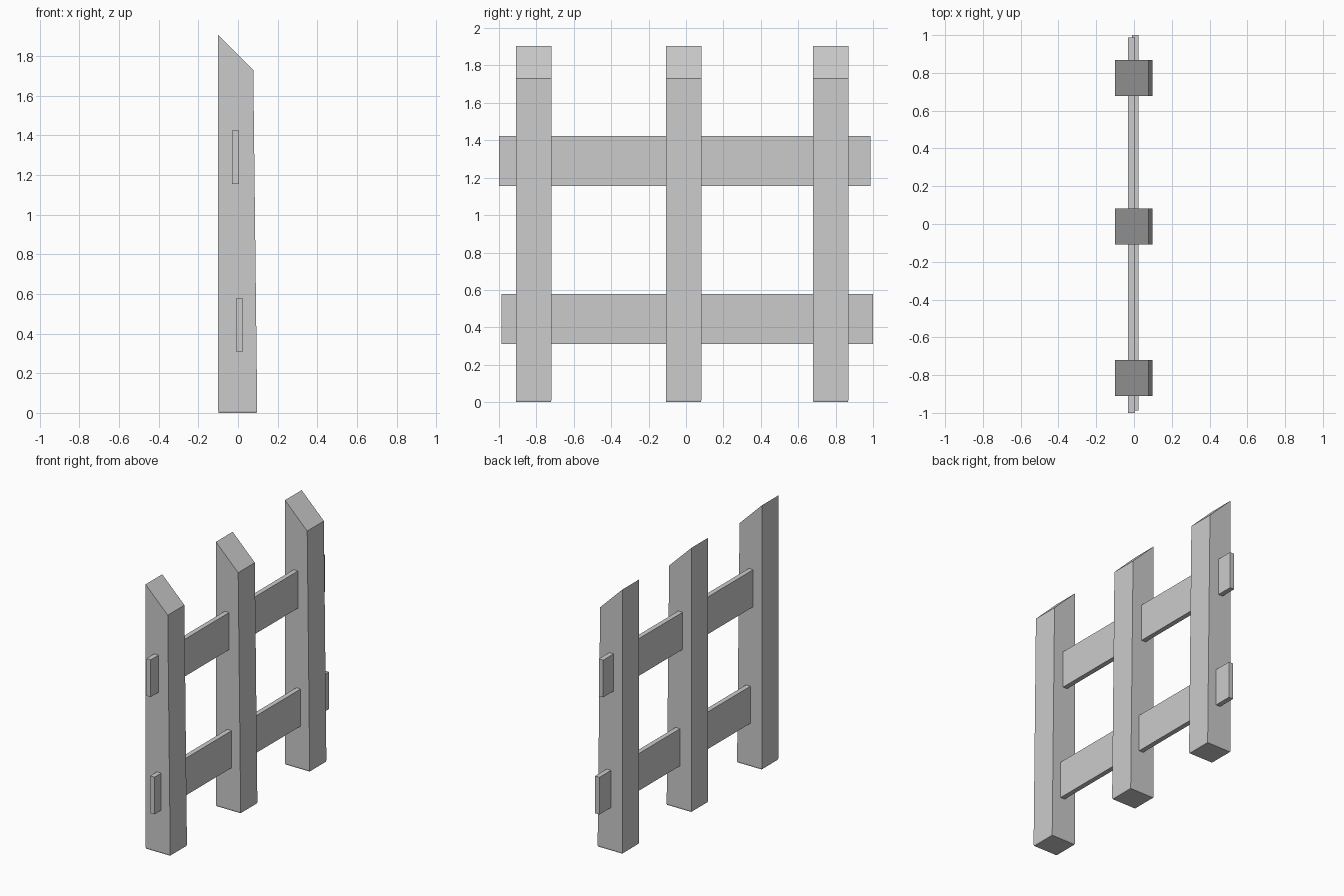
import bpy, bmesh

if "Cube" in bpy.data.objects:
    bpy.data.objects.remove(bpy.data.objects["Cube"])


def loft(name, rings):
    """Closed solid from a stack of four-cornered rings."""
    bm = bmesh.new()
    loops = [[bm.verts.new(p) for p in ring] for ring in rings]
    bm.faces.new(loops[0][::-1])
    bm.faces.new(loops[-1])
    for a, b in zip(loops, loops[1:]):
        for i in range(4):
            j = (i + 1) % 4
            bm.faces.new((a[i], a[j], b[j], b[i]))
    bmesh.ops.recalc_face_normals(bm, faces=bm.faces)
    mesh = bpy.data.meshes.new(name)
    bm.to_mesh(mesh)
    bm.free()
    obj = bpy.data.objects.new(name, mesh)
    bpy.context.collection.objects.link(obj)
    return obj


def ring(x0, x1, y0, y1, z0, z1):
    """Rectangle whose height runs from z0 at x0 to z1 at x1."""
    return [(x0, y0, z0), (x1, y0, z1), (x1, y1, z1), (x0, y1, z0)]


# Posts: tapered front side, slanted top, slightly eased foot
for label, yc in (("left", -0.815), ("middle", -0.013), ("right", 0.773)):
    a, b = yc - 0.095, yc + 0.095
    e = 0.003
    loft(f"post_{label}", [
        ring(-0.10 + e, 0.097 - e, a + e, b - e, 0, 0),
        ring(-0.10, 0.097, a, b, 0.01, 0.01),
        ring(-0.10, 0.077, a, b, 1.905, 1.73),
    ])

# Rails: two thin boards running through the posts, slightly offset
for label, x0, x1, y0, y1, z0, z1 in (
    ("upper", -0.031, 0.004, -1.0, 0.987, 1.155, 1.423),
    ("lower", -0.010, 0.025, -0.987, 1.0, 0.31, 0.578),
):
    loft(f"rail_{label}", [ring(x0, x1, y0, y1, z, z) for z in (z0, z1)])
